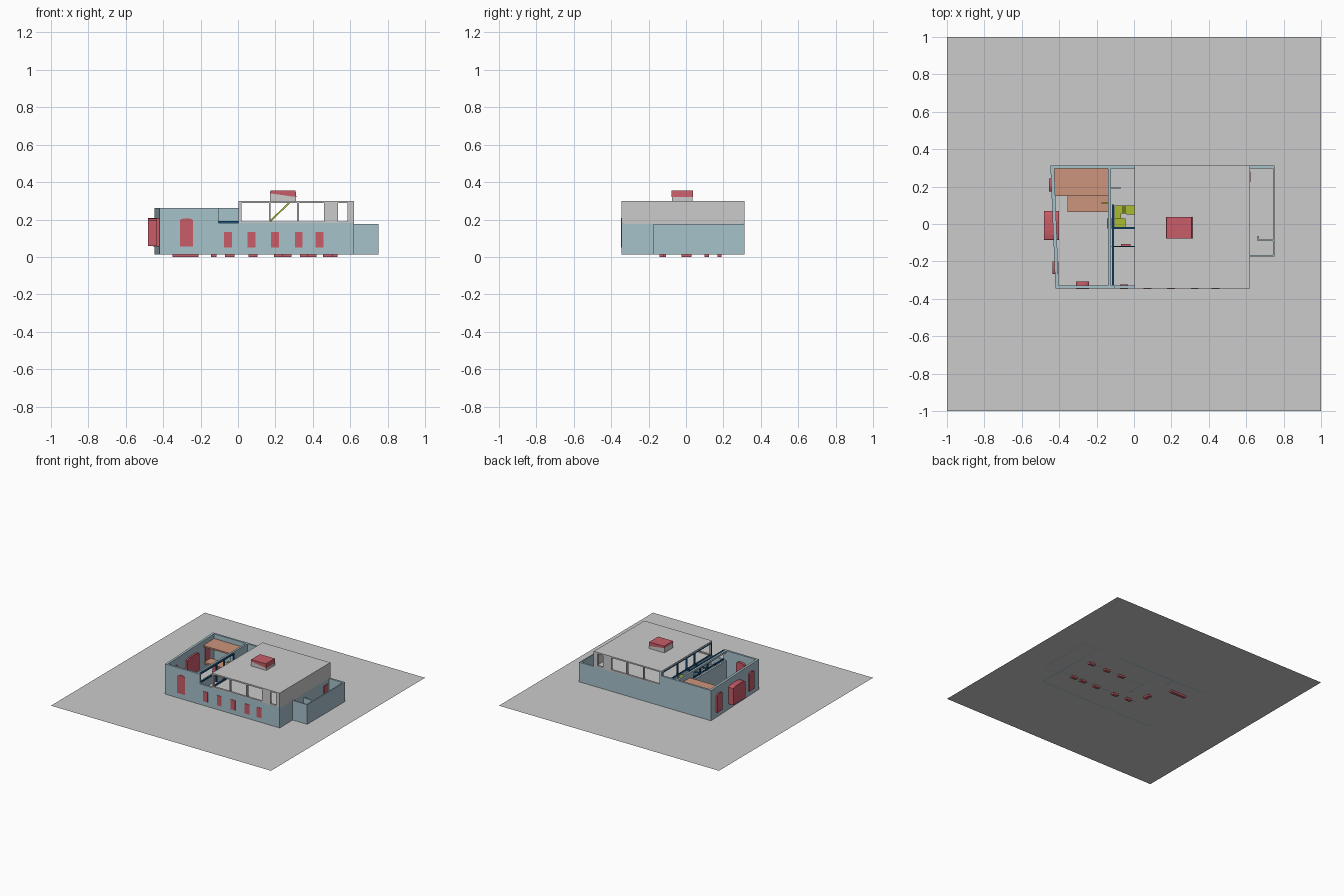
import bpy, bmesh, math

if "Cube" in bpy.data.objects:
    bpy.data.objects.remove(bpy.data.objects["Cube"])


def material(name, rgb):
    m = bpy.data.materials.new(name)
    m.diffuse_color = (*rgb, 1)
    m.use_nodes = True
    m.node_tree.nodes["Principled BSDF"].inputs["Base Color"].default_value = m.diffuse_color
    return m


TEAL = material("teal_wall", (0.39, 0.54, 0.60))
RED = material("red_opening", (0.58, 0.11, 0.14))
SALMON = material("salmon_deck", (0.60, 0.30, 0.20))
OLIVE = material("olive_stair", (0.40, 0.50, 0.03))
BLUE = material("blue_frame", (0.01, 0.09, 0.22))
GREY = None


def prism(name, pts, lo, hi, mat=GREY, axis="z"):
    """Extrude a 2D outline from lo to hi along the given axis."""
    place = {"x": lambda a, b, c: (c, a, b),
             "y": lambda a, b, c: (a, c, b),
             "z": lambda a, b, c: (a, b, c)}[axis]
    bm = bmesh.new()
    face = bm.faces.new([bm.verts.new(place(a, b, lo)) for a, b in pts])
    if hi != lo:
        top = bmesh.ops.extrude_face_region(bm, geom=[face])["geom"]
        i = "xyz".index(axis)
        for v in top:
            if isinstance(v, bmesh.types.BMVert):
                v.co[i] = hi
        bmesh.ops.recalc_face_normals(bm, faces=bm.faces)
    me = bpy.data.meshes.new(name)
    bm.to_mesh(me)
    bm.free()
    ob = bpy.data.objects.new(name, me)
    bpy.context.collection.objects.link(ob)
    if mat:
        me.materials.append(mat)
    return ob


def box(name, x, y, z, mat=GREY):
    return prism(name, [(x[0], y[0]), (x[1], y[0]), (x[1], y[1]), (x[0], y[1])],
                 z[0], z[1], mat)


def arch(name, a, z, depth, axis, rise=0.012):
    """Red opening with a shallow arched head."""
    mid, half = (a[0] + a[1]) / 2, (a[1] - a[0]) / 2
    pts = [(a[0], z[0]), (a[1], z[0])]
    for i in range(9):
        t = math.pi * i / 8
        pts.append((mid + half * math.cos(t), z[1] - rise + rise * math.sin(t)))
    return prism(name, pts, depth[0], depth[1], RED, axis)


G, LOW, HALL, ROOF = 0.014, 0.182, 0.262, 0.30   # main levels
F, B, T = -0.345, 0.313, 0.016                   # front, back, wall thickness

# site
box("site_base", (-1, 1), (-1, 1), (G, G))

# outer walls
box("hall_front_wall", (-0.42, -0.105), (F, F + T), (G, HALL), TEAL)
box("low_front_wall", (-0.105, 0.62), (F, F + T), (G, LOW), TEAL)
box("hall_back_wall", (-0.445, 0.015), (B - T, B), (G, HALL), TEAL)
box("low_back_wall", (0.015, 0.62), (B - T, B), (G, LOW), TEAL)
prism("hall_left_wall", [(-0.42, F), (-0.402, F), (-0.427, B), (-0.447, B)],
      G, HALL, TEAL)
box("right_wall", (0.62 - T, 0.62), (F, B), (G, 0.175), TEAL)
box("hall_inner_wall_low", (-0.138, -0.122), (F, 0.10), (G, LOW), TEAL)
box("hall_inner_wall_high", (-0.138, -0.122), (0.10, B), (G, HALL), TEAL)
box("hall_inner_beam", (-0.138, -0.122), (F, 0.10), (0.247, HALL), TEAL)
box("stair_right_wall", (0.003, 0.015), (F, B), (G, LOW), TEAL)

# ground floor corridor partitions
for i, y in enumerate((-0.13, 0.11)):
    box(f"corridor_wall_{i}", (0.015, 0.605), (y - 0.005, y + 0.005), (G, 0.175), TEAL)

# upper floor
box("upper_floor", (0.015, 0.605), (F + T, B - T), (0.170, LOW))
box("landing_front", (-0.122, 0.004), (F + T, -0.12), (0.10, 0.112))
box("right_upper_wall", (0.62 - T, 0.62), (F, B), (0.175, ROOF))
box("roof", (0.004, 0.62), (F, B), (0.289, ROOF))
posts = [(0.004, 0.02), (0.165, 0.173), (0.315, 0.325), (0.46, 0.535), (0.585, 0.62)]
for side, y in (("front", (F, F + T)), ("back", (B - T, B))):
    box(side + "_sill", (0.004, 0.62), y, (LOW - 0.004, 0.19))
    for i, p in enumerate(posts):
        box(f"{side}_window_post_{i}", p, y, (0.19, 0.289))

# blue glazed screen frames
for tag, x, top in (("roof", 0.008, 0.289), ("hall", -0.112, HALL)):
    ys = (F + 0.01, -0.12, -0.02, 0.10) + ((B - 0.02,) if tag == "roof" else ())
    for i, y in enumerate(ys):
        box(f"{tag}_screen_post_{i}", (x - 0.005, x + 0.005), (y - 0.005, y + 0.005),
            (G, top), BLUE)
    for i, z in enumerate((LOW, top - 0.010)):
        box(f"{tag}_screen_rail_{i}", (x - 0.005, x + 0.005), (ys[0], ys[-1]),
            (z, z + 0.010), BLUE)
box("cross_beam_stair", (-0.112, 0.008), (-0.026, -0.015), (LOW, 0.193), BLUE)
box("cross_beam_front", (-0.112, 0.008), (-0.123, -0.117), (LOW, 0.193), BLUE)

# stair flights and landings
box("stair_landing_low", (-0.105, -0.045), (-0.015, 0.03), (0.06, 0.075), OLIVE)
box("stair_landing_mid", (-0.105, -0.07), (0.03, 0.10), (0.11, 0.125), OLIVE)
box("stair_landing_high", (-0.04, 0.008), (0.05, 0.10), (0.16, 0.175), OLIVE)
for i in range(5):
    box(f"stair_step_{i}", (-0.07 + i * 0.006, -0.064 + i * 0.006), (0.055, 0.10),
        (0.12 + i * 0.01, 0.13 + i * 0.01), OLIVE)
box("hall_step", (-0.175, -0.138), (0.106, 0.116), (0.165, 0.175), OLIVE)
box("back_room_wall", (-0.122, -0.07), (0.19, 0.196), (G, LOW))
prism("roof_ladder", [(0.165, 0.19), (0.178, 0.19), (0.28, 0.289), (0.267, 0.289)],
      -0.045, 0.005, OLIVE, "y")

# hall gallery decks
prism("gallery_deck", [(-0.427, 0.15), (-0.14, 0.15), (-0.14, 0.298), (-0.43, 0.298)],
      0.212, 0.224, SALMON)
box("lower_deck", (-0.355, -0.14), (0.065, 0.152), (0.125, 0.137), SALMON)

# roof hatch with sloping red cap
prism("hatch_curb", [(0.172, 0.30), (0.31, 0.30), (0.31, 0.32), (0.172, 0.34)],
      -0.075, 0.035, GREY, "y")
prism("hatch_cap", [(0.17, 0.34), (0.312, 0.32), (0.308, 0.355), (0.174, 0.355)],
      -0.078, 0.037, RED, "y")

# side annex with recessed inner porch wall
box("annex_front_wall", (0.62, 0.75), (-0.175, -0.165), (G, 0.175), TEAL)
box("annex_right_wall", (0.742, 0.752), (-0.175, B), (G, 0.175), TEAL)
box("annex_back_wall", (0.62, 0.752), (B - T, B), (G, 0.175), TEAL)
box("annex_inner_wall", (0.66, 0.745), (-0.09, -0.082), (G, 0.175), TEAL)
box("annex_inner_return", (0.66, 0.667), (-0.09, -0.065), (G, 0.175), TEAL)

# red doors and windows
arch("hall_front_door", (-0.31, -0.24), (0.055, 0.207), (F - 0.003, -0.308), "y")
arch("hall_main_door", (-0.085, 0.07), (0.058, 0.207), (-0.48, -0.40), "x")
arch("hall_left_window_front", (-0.268, -0.20), (0.055, 0.207), (-0.435, -0.403), "x")
arch("hall_left_window_back", (0.175, 0.243), (0.055, 0.207), (-0.455, -0.42), "x")
for i, x in enumerate((-0.053, 0.072, 0.197, 0.325, 0.435)):
    box(f"front_window_{i}", (x - 0.021, x + 0.021), (F - 0.003, F + 0.022),
        (0.05, 0.132), RED)
box("annex_window", (0.60, 0.624), (0.225, 0.28), (0.06, 0.14), RED)

# inner doors reaching just under the site surface
for i, (x, y) in enumerate([(0.508, 0.11), (0.357, 0.11), (0.218, 0.11), (0.48, -0.13),
                            (0.395, -0.13), (0.262, -0.13), (0.08, -0.13),
                            (-0.045, -0.12)]):
    box(f"inner_door_{i}", (x - 0.025, x + 0.025), (y - 0.012, y + 0.012), (0, 0.095), RED)
box("stair_door", (-0.145, -0.115), (-0.025, 0.03), (0, 0.095), RED)
box("hall_store_front", (-0.35, -0.21), (0.168, 0.19), (0, 0.10), RED)
